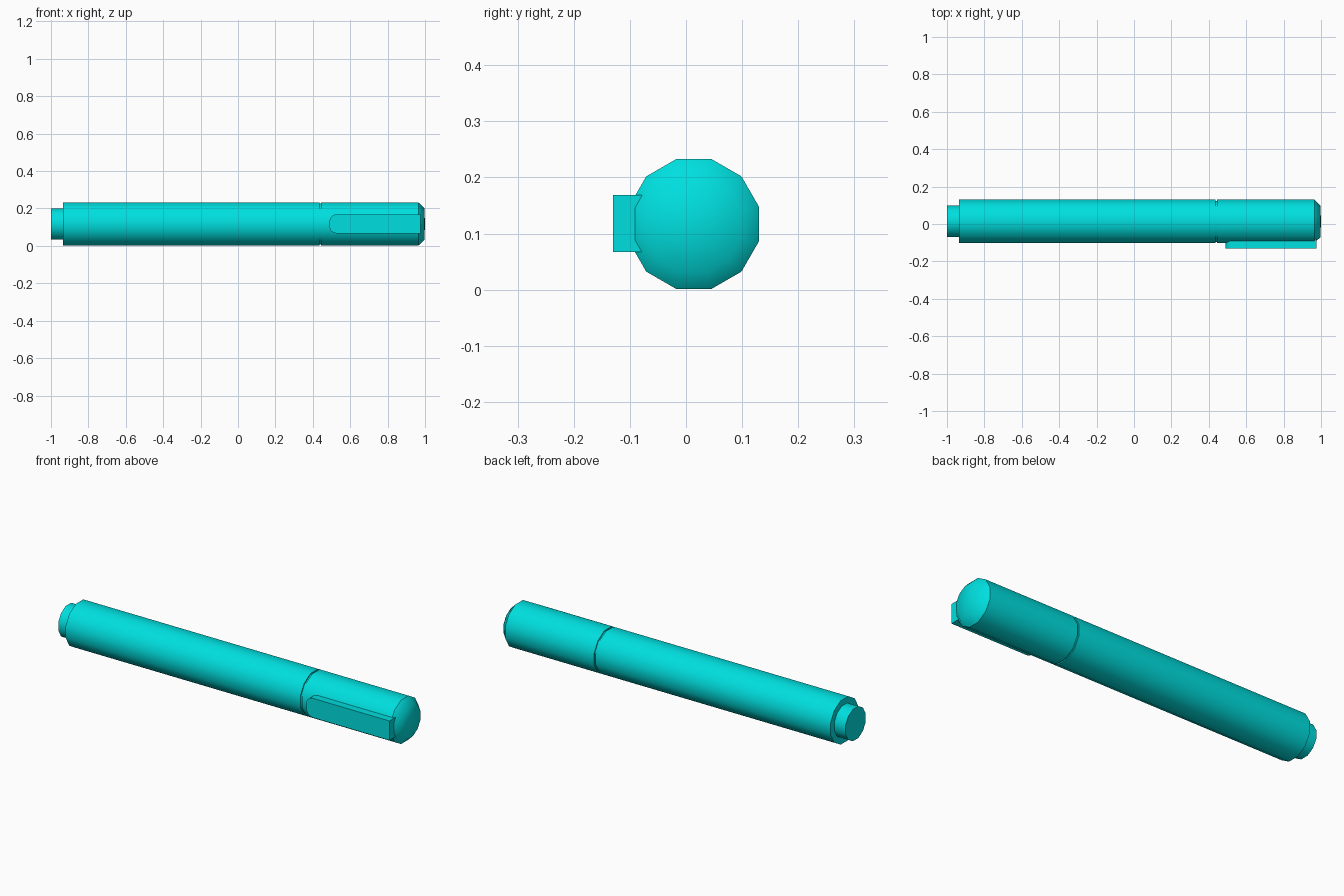
import bpy, bmesh, math

if "Cube" in bpy.data.objects:
    bpy.data.objects.remove(bpy.data.objects["Cube"])

CY, CZ, SIDES = 0.014, 0.117, 12

mat = bpy.data.materials.new("cyan")
mat.diffuse_color = (0.0, 0.74, 0.74, 1)
mat.use_nodes = True
mat.node_tree.nodes["Principled BSDF"].inputs["Base Color"].default_value = mat.diffuse_color


def finish(name, bm, angle):
    bmesh.ops.recalc_face_normals(bm, faces=bm.faces[:])
    me = bpy.data.meshes.new(name)
    bm.to_mesh(me)
    bm.free()
    ob = bpy.data.objects.new(name, me)
    bpy.context.collection.objects.link(ob)
    me.materials.append(mat)
    bpy.ops.object.select_all(action='DESELECT')
    ob.select_set(True)
    bpy.context.view_layer.objects.active = ob
    bpy.ops.object.shade_smooth_by_angle(angle=math.radians(angle))
    return ob


def lathe(name, profile, angle=35):
    """Turn (x, radius) points about the pen axis; radius 0 closes to a point."""
    bm = bmesh.new()
    rings = []
    for x, r in profile:
        n = 1 if r == 0 else SIDES
        rings.append([bm.verts.new((x, CY + r * math.cos((i + 0.5) * math.tau / SIDES),
                                    CZ + r * math.sin((i + 0.5) * math.tau / SIDES)))
                      for i in range(n)])
    for a, b in zip(rings, rings[1:]):
        for i in range(SIDES):
            j = (i + 1) % SIDES
            if len(b) == 1:
                bm.faces.new((a[i], a[j], b[0]))
            else:
                bm.faces.new((a[i], a[j], b[j], b[i]))
    for ring in (rings[0], rings[-1]):
        if len(ring) > 1:
            bm.faces.new(ring)
    return finish(name, bm, angle)


# Barrel with the stepped end plug
lathe("barrel", [(-1.0, 0.087), (-0.935, 0.087), (-0.935, 0.12), (0.436, 0.12)])

# Recessed neck between barrel and cap
lathe("neck", [(0.42, 0.114), (0.46, 0.114)])

# Cap with a softly domed end
lathe("cap", [(0.445, 0.12), (0.964, 0.12), (0.996, 0.088), (1.0, 0)], 44)

# Pocket clip, rounded at its free end
half = [(0.975, 0.051), (0.525, 0.051), (0.508, 0.046), (0.496, 0.035), (0.49, 0.02)]
outline = half + [(x, -z) for x, z in reversed(half)]
bm = bmesh.new()
face = bm.faces.new([bm.verts.new((x, -0.13, 0.118 + z)) for x, z in outline])
ext = bmesh.ops.extrude_face_region(bm, geom=[face], use_keep_orig=True)
for v in ext["geom"]:
    if isinstance(v, bmesh.types.BMVert):
        v.co.y = -0.07
finish("pocket_clip", bm, 35)
